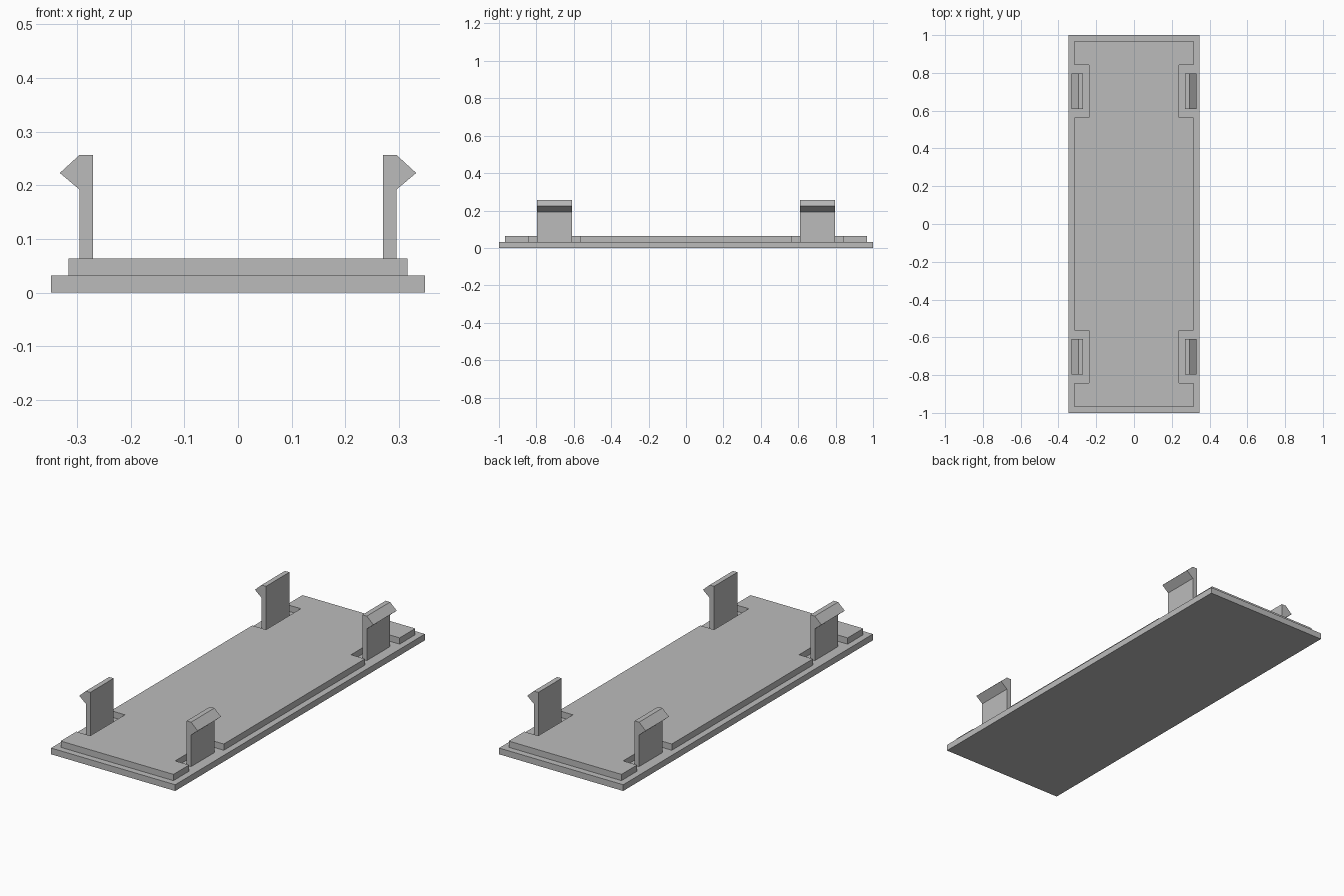
import bpy
import bmesh

cube = bpy.data.objects.get("Cube")
if cube:
    bpy.data.objects.remove(cube, do_unlink=True)

grey = bpy.data.materials.new("plain grey")
grey.use_nodes = True
grey.diffuse_color = (0.5, 0.5, 0.5, 1)
grey.node_tree.nodes["Principled BSDF"].inputs["Base Color"].default_value = (0.5, 0.5, 0.5, 1)


def extrude_profile(name, points, direction):
    """Make a solid from a flat outline swept along a direction."""
    bm = bmesh.new()
    face = bm.faces.new([bm.verts.new(p) for p in points])
    swept = bmesh.ops.extrude_face_region(bm, geom=[face])["geom"]
    verts = [g for g in swept if isinstance(g, bmesh.types.BMVert)]
    bmesh.ops.translate(bm, verts=verts, vec=direction)
    bmesh.ops.recalc_face_normals(bm, faces=bm.faces)
    mesh = bpy.data.meshes.new(name)
    bm.to_mesh(mesh)
    bm.free()
    mesh.materials.append(grey)
    obj = bpy.data.objects.new(name, mesh)
    bpy.context.collection.objects.link(obj)
    return obj


STEP = 0.0317

# Base plate
w = 0.348
extrude_profile("base_plate", [(-w, -1, 0), (w, -1, 0), (w, 1, 0), (-w, 1, 0)], (0, 0, STEP))

# Raised panel with a notch around each clip
edge, notch, end, near, far = 0.316, 0.238, 0.968, 0.565, 0.843
quarter = [(edge, near), (notch, near), (notch, far), (edge, far), (edge, end)]
right = [(x, -y) for x, y in reversed(quarter)] + quarter
outline = right + [(-x, y) for x, y in reversed(right)]
extrude_profile("raised_panel", [(x, y, STEP) for x, y in outline], (0, 0, STEP))

# Snap clips with outward barbs
clip = [(0.27, STEP), (0.295, STEP), (0.295, 0.192), (0.332, 0.223), (0.295, 0.257), (0.27, 0.257)]
for side, sx in (("left", 1), ("right", -1)):
    for place, y in (("front", -0.797), ("back", 0.61)):
        extrude_profile(f"{place}_{side}_clip", [(sx * x, y, z) for x, z in clip], (0, 0.187, 0))
